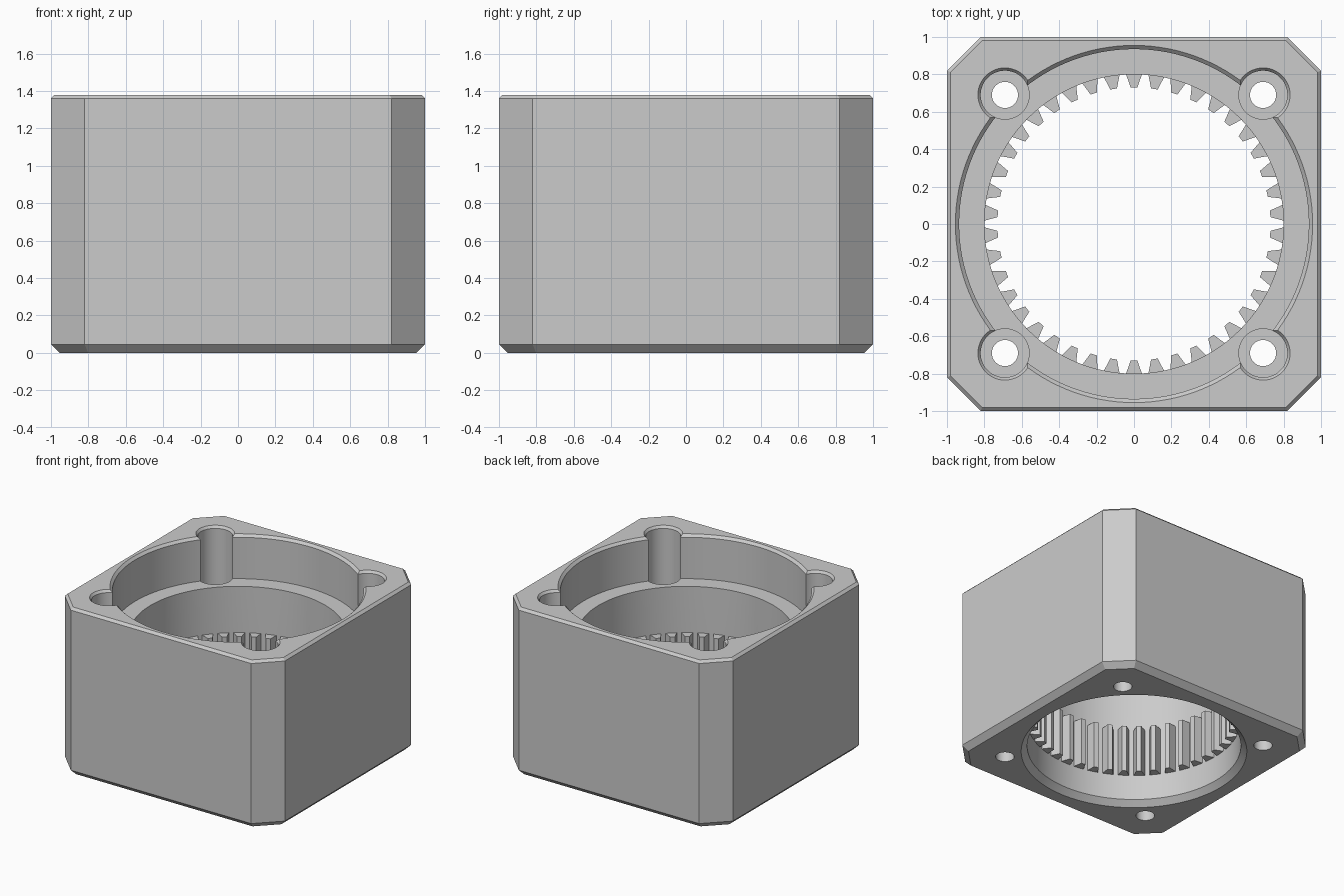
import bpy, bmesh, math
from math import sin, cos, pi, tan

cube = bpy.data.objects.get("Cube")
if cube:
    bpy.data.objects.remove(cube, do_unlink=True)

HEIGHT = 1.38
TEETH = 42

# Single machined-metal grey
grey = bpy.data.materials.new("machined_grey")
grey.use_nodes = True
COLOUR = (0.6, 0.6, 0.6, 1)
grey.diffuse_color = COLOUR
grey.node_tree.nodes["Principled BSDF"].inputs["Base Color"].default_value = COLOUR


def make_object(name, bm):
    bmesh.ops.recalc_face_normals(bm, faces=bm.faces)
    mesh = bpy.data.meshes.new(name)
    bm.to_mesh(mesh)
    bm.free()
    mesh.materials.append(grey)
    obj = bpy.data.objects.new(name, mesh)
    bpy.context.collection.objects.link(obj)
    return obj


def loft(bm, rings):
    """Skin a stack of equal-length point rings and cap both ends."""
    loops = [[bm.verts.new(p) for p in ring] for ring in rings]
    n = len(loops[0])
    for low, high in zip(loops, loops[1:]):
        for i in range(n):
            j = (i + 1) % n
            bm.faces.new((low[i], low[j], high[j], high[i]))
    bm.faces.new(loops[0][::-1])
    bm.faces.new(loops[-1])


def octagon(inset, z):
    a, b = 1 - inset, 0.82 - inset * tan(pi / 8)
    pts = [(a, -b), (a, b), (b, a), (-b, a), (-a, b), (-a, -b), (-b, -a), (b, -a)]
    return [(x, y, z) for x, y in pts]


def turned_cutter(name, profile, cx=0, cy=0, segments=48):
    rings = [[(cx + r * cos(2 * pi * i / segments), cy + r * sin(2 * pi * i / segments), z)
              for i in range(segments)] for r, z in profile]
    bm = bmesh.new()
    loft(bm, rings)
    obj = make_object(name, bm)
    obj.hide_render = True
    return obj


def cut(target, cutter):
    mod = target.modifiers.new("cut", 'BOOLEAN')
    mod.operation = 'DIFFERENCE'
    mod.solver = 'EXACT'
    mod.object = cutter
    bpy.context.view_layer.objects.active = target
    bpy.ops.object.modifier_apply(modifier=mod.name)
    bpy.data.objects.remove(cutter, do_unlink=True)


# Housing block with chamfered corners and rims
bm = bmesh.new()
loft(bm, [octagon(0.045, 0), octagon(0, 0.045), octagon(0, HEIGHT - 0.02), octagon(0.02, HEIGHT)])
housing = make_object("gear_housing", bm)

# Stepped main bore with chamfered mouths
bore = [(0.86, -0.01), (0.805, 0.045), (0.8, 0.25), (0.8, 1.02),
        (0.935, 1.02), (0.935, HEIGHT - 0.02), (0.965, HEIGHT + 0.01)]
cut(housing, turned_cutter("bore_cutter", bore, segments=128))

# Corner screw wells, each with a through hole
well = [(0.07, -0.01), (0.07, 0.82), (0.13, 0.82),
        (0.13, HEIGHT - 0.02), (0.152, HEIGHT + 0.01)]
for sx in (-1, 1):
    for sy in (-1, 1):
        cut(housing, turned_cutter("well_cutter", well, sx * 0.69, sy * 0.69))

# Internal ring of gear teeth, slightly rooted in the bore wall
bm = bmesh.new()
half_tooth = [(0.806, 0.045), (0.798, 0.042), (0.765, 0.03), (0.73, 0.018)]
outline = half_tooth + [(r, -w) for r, w in reversed(half_tooth)]
for k in range(TEETH):
    a = pi / 2 + 2 * pi * k / TEETH
    section = [(r * cos(a) - w * sin(a), r * sin(a) + w * cos(a)) for r, w in outline]
    loft(bm, [[(x, y, z) for x, y in section] for z in (0.25, 0.64)])
teeth = make_object("ring_gear_teeth", bm)

# Smooth the round walls, keep machined edges sharp
for obj in (housing, teeth):
    bpy.ops.object.select_all(action='DESELECT')
    obj.select_set(True)
    bpy.context.view_layer.objects.active = obj
    bpy.ops.object.shade_smooth_by_angle(angle=math.radians(25))
